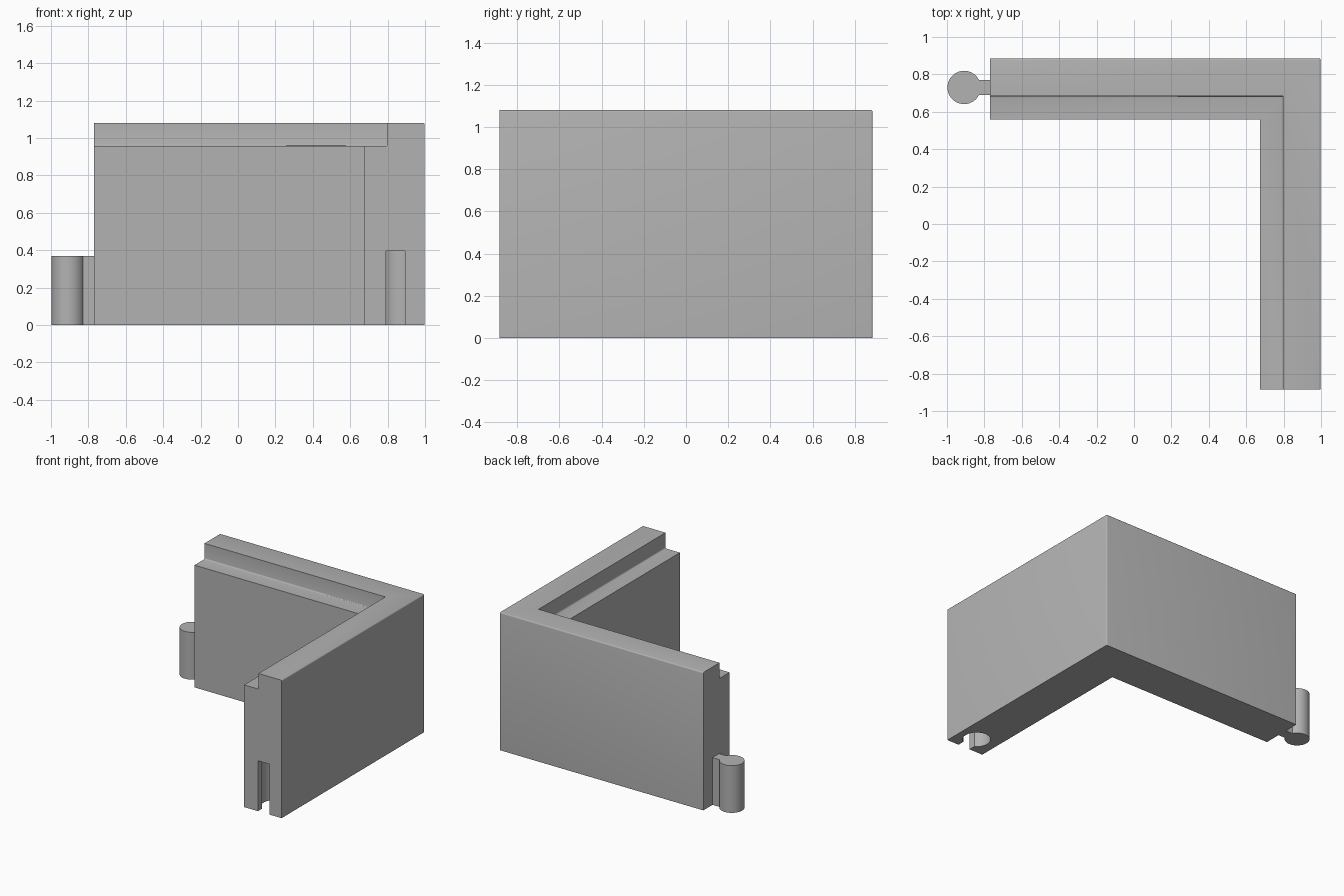
import bpy, bmesh, math

if "Cube" in bpy.data.objects:
    bpy.data.objects.remove(bpy.data.objects["Cube"])

grey = bpy.data.materials.new("plain grey")
grey.diffuse_color = (0.45, 0.45, 0.45, 1)
grey.use_nodes = True
grey.node_tree.nodes["Principled BSDF"].inputs["Base Color"].default_value = grey.diffuse_color

LEFT, RIGHT, BACK, FRONT = -0.772, 0.995, 0.885, -0.885
TOP, LEDGE, LIP, THICK = 1.08, 0.957, 0.2, 0.325


def finish(name, bm):
    bmesh.ops.recalc_face_normals(bm, faces=bm.faces)
    mesh = bpy.data.meshes.new(name)
    bm.to_mesh(mesh)
    bm.free()
    mesh.materials.append(grey)
    obj = bpy.data.objects.new(name, mesh)
    bpy.context.collection.objects.link(obj)
    return obj


def smooth(obj):
    bpy.ops.object.select_all(action='DESELECT')
    obj.select_set(True)
    bpy.context.view_layer.objects.active = obj
    bpy.ops.object.shade_smooth_by_angle(angle=math.radians(35))


def keyhole(name, cx, cy, r, half, reach, heading, z0, z1, n=48):
    """Round peg with a straight neck pointing along heading."""
    a = math.asin(half / r)
    pts = [(r * math.cos(t), r * math.sin(t)) for t in
           (a + (2 * math.pi - 2 * a) * i / n for i in range(n + 1))]
    pts += [(reach, -half), (reach, half)]
    c, s = math.cos(heading), math.sin(heading)
    bm = bmesh.new()
    base = bm.faces.new([bm.verts.new((cx + x * c - y * s, cy + x * s + y * c, z0))
                         for x, y in pts])
    ext = bmesh.ops.extrude_face_region(bm, geom=[base], use_keep_orig=True)
    for v in ext["geom"]:
        if isinstance(v, bmesh.types.BMVert):
            v.co.z = z1
    return finish(name, bm)


# L-shaped wall: stepped cross-section swept round a mitred corner
profile = [(0, 0), (0, TOP), (LIP, TOP), (LIP, LEDGE), (THICK, LEDGE), (THICK, 0)]
bm = bmesh.new()
rings = [[bm.verts.new(p) for p in ring] for ring in (
    [(LEFT, BACK - d, z) for d, z in profile],
    [(RIGHT - d, BACK - d, z) for d, z in profile],
    [(RIGHT - d, FRONT, z) for d, z in profile])]
for a, b in zip(rings, rings[1:]):
    for i in range(6):
        j = (i + 1) % 6
        bm.faces.new((a[i], a[j], b[j], b[i]))
bm.faces.new(rings[0])
bm.faces.new(rings[2])
bmesh.ops.recalc_face_normals(bm, faces=bm.faces)
bmesh.ops.dissolve_limit(bm, angle_limit=0.01, verts=bm.verts, edges=bm.edges)


# small rounding on the outer top rim, outer corner and ledge root
def rounded(e):
    p, q = (v.co for v in e.verts)
    on = lambda d: all(min(abs(c.x - RIGHT + d), abs(c.y - BACK + d)) < 1e-4 for c in (p, q))
    level = lambda z: abs(p.z - z) + abs(q.z - z) < 1e-4
    corner = abs(p.x - RIGHT) + abs(q.x - RIGHT) + abs(p.y - BACK) + abs(q.y - BACK) < 1e-4
    return (on(0) and level(TOP)) or corner or (on(LIP) and level(LEDGE))


bmesh.ops.bevel(bm, geom=[e for e in bm.edges if rounded(e)], offset=0.009,
                segments=3, profile=0.5, affect='EDGES', clamp_overlap=True)
wall = finish("corner_wall", bm)

# keyhole socket in the front end
cutter = keyhole("socket_cutter", 0.84, FRONT + 0.14, 0.1, 0.051, 0.3, -math.pi / 2, -0.1, 0.395)
cutter.hide_render = True
mod = wall.modifiers.new("socket", 'BOOLEAN')
mod.object = cutter
mod.solver = 'EXACT'
bpy.context.view_layer.objects.active = wall
bpy.ops.object.modifier_apply(modifier=mod.name)
bpy.data.objects.remove(cutter)
smooth(wall)

# matching peg on the left end
smooth(keyhole("connector_peg", -0.911, 0.73, 0.089, 0.041, LEFT + 0.911, 0, 0, 0.37))

# exact overall width
for o in (wall, bpy.data.objects["connector_peg"]):
    o.location.x = 0.0025
